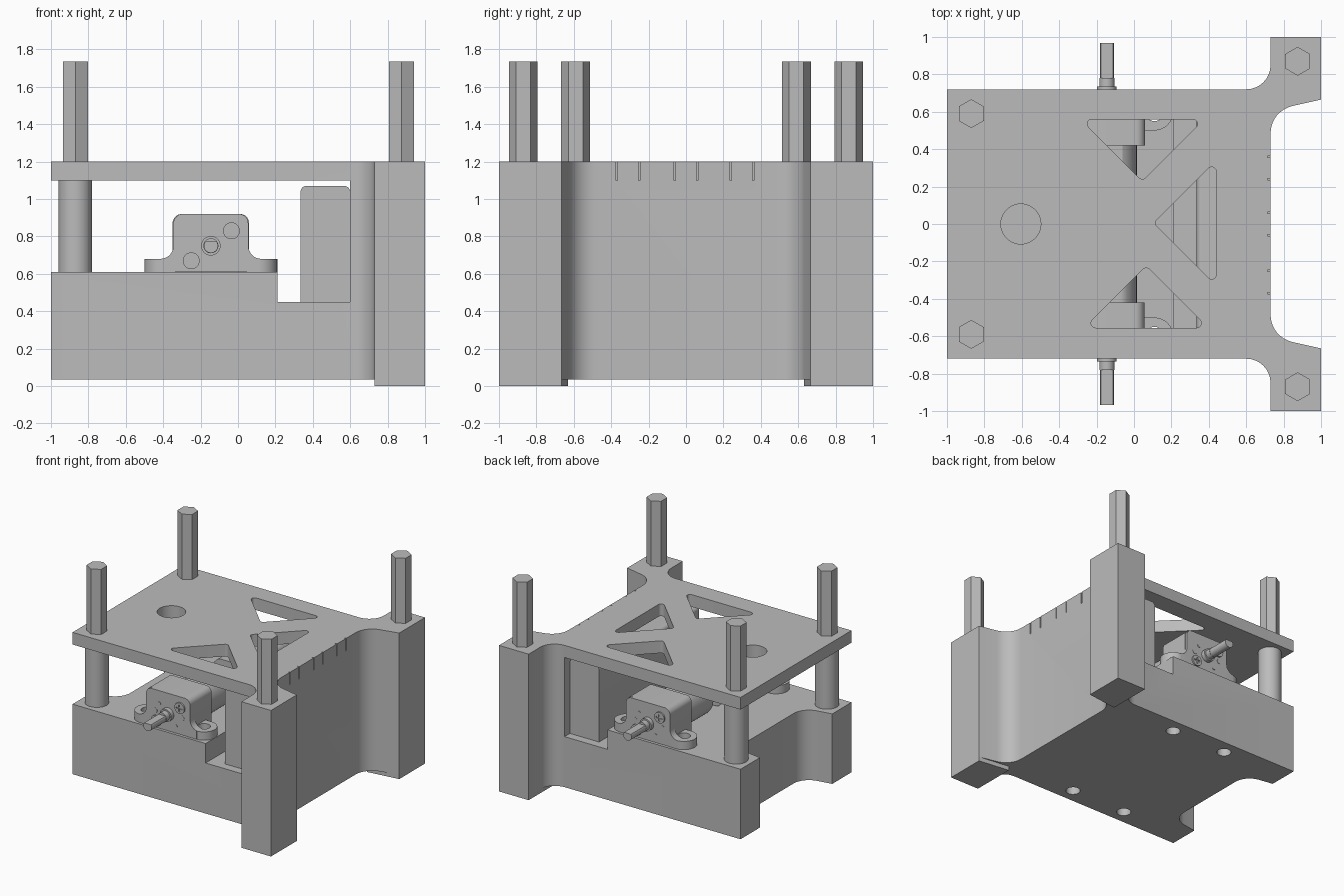
import bpy, bmesh, math
from mathutils import Vector, Matrix

cube = bpy.data.objects.get("Cube")
if cube:
    bpy.data.objects.remove(cube, do_unlink=True)

grey = bpy.data.materials.new("plain grey")
grey.use_nodes = True
grey.diffuse_color = (0.5, 0.5, 0.5, 1)
grey.node_tree.nodes["Principled BSDF"].inputs["Base Color"].default_value = (0.5, 0.5, 0.5, 1)


def rounded(corners, steps=8):
    """Polygon from (x, y, radius) corners, with each corner filleted."""
    out = []
    n = len(corners)
    for i, (x, y, r) in enumerate(corners):
        p = Vector((x, y))
        if r == 0:
            out.append(p)
            continue
        a = (Vector(corners[i - 1][:2]) - p).normalized()
        b = (Vector(corners[(i + 1) % n][:2]) - p).normalized()
        half = a.angle(b) / 2
        centre = p + (a + b).normalized() * (r / math.sin(half))
        start = p + a * (r / math.tan(half)) - centre
        end = p + b * (r / math.tan(half)) - centre
        sweep = start.angle_signed(end)
        for k in range(steps + 1):
            out.append(centre + Matrix.Rotation(-sweep * k / steps, 2) @ start)
    return out


def circle(x, y, r, n=32, turn=0.0):
    return [Vector((x + r * math.cos(turn + math.tau * k / n),
                    y + r * math.sin(turn + math.tau * k / n))) for k in range(n)]


def rect(x0, x1, y0, y1):
    return [Vector(p) for p in ((x0, y0), (x1, y0), (x1, y1), (x0, y1))]


def prism(name, pts, lo, hi, axis="z"):
    """Extrude a profile along z (profile in xy) or along y (profile in xz)."""
    bm = bmesh.new()
    place = (lambda p, h: (p[0], p[1], h)) if axis == "z" else (lambda p, h: (p[0], h, p[1]))
    rings = [[bm.verts.new(place(p, h)) for p in pts] for h in (lo, hi)]
    bm.faces.new(rings[0])
    bm.faces.new(rings[1])
    for i in range(len(pts)):
        j = (i + 1) % len(pts)
        bm.faces.new((rings[0][i], rings[0][j], rings[1][j], rings[1][i]))
    bmesh.ops.recalc_face_normals(bm, faces=bm.faces)
    mesh = bpy.data.meshes.new(name)
    bm.to_mesh(mesh)
    bm.free()
    mesh.materials.append(grey)
    obj = bpy.data.objects.new(name, mesh)
    bpy.context.collection.objects.link(obj)
    return obj


def cut(obj, cutters):
    """Subtract the cutters from an object, bake the result, drop the cutters."""
    for c in cutters:
        c.hide_render = True
        mod = obj.modifiers.new("cut", "BOOLEAN")
        mod.operation = "DIFFERENCE"
        mod.solver = "EXACT"
        mod.object = c
    deps = bpy.context.evaluated_depsgraph_get()
    mesh = bpy.data.meshes.new_from_object(obj.evaluated_get(deps))
    obj.modifiers.clear()
    obj.data = mesh
    for c in cutters:
        bpy.data.objects.remove(c, do_unlink=True)


# Chassis: one outline with rounded wings at the +x corners
side = [(-1, 0.72, 0), (0.73, 0.72, 0.13), (0.73, 1, 0), (1, 1, 0),
        (1, 0.665, 0), (0.73, 0.605, 0.15)]
outline = rounded(side + [(x, -y, r) for x, y, r in reversed(side)])
chassis = prism("chassis", outline, 0.035, 1.2)

# Open bay with a lower step, and the recess in the -x face of the base
bay = [Vector(p) for p in ((-1.2, 0.61), (0.21, 0.61), (0.21, 0.45),
                           (0.6, 0.45), (0.6, 1.1), (-1.2, 1.1))]
recess = rounded([(-1.2, 0.47, 0), (-1, 0.47, 0), (-0.76, 0.43, 0.14),
                  (-0.76, -0.43, 0.14), (-1, -0.47, 0), (-1.2, -0.47, 0)])
cutters = [prism("bay_cutter", bay, -1.2, 1.2, "y"),
           prism("recess_cutter", recess, -0.1, 0.8)]

# Top plate openings
r = 0.025
triangles = [[(-0.285, 0.56, r), (0.375, 0.56, r), (0.045, 0.23, r)],
             [(-0.265, -0.555, r), (0.395, -0.555, r), (0.065, -0.225, r)],
             [(0.44, 0.34, r), (0.44, -0.33, r), (0.105, 0.005, r)]]
for t in triangles:
    cutters.append(prism("opening_cutter", rounded(t), 1.05, 1.3))
cutters.append(prism("hole_cutter", circle(-0.605, 0, 0.107, 40), 1.05, 1.3))

# Narrow slits in the +x wall
for y in (-0.37, -0.25, -0.06, 0.06, 0.24, 0.36):
    cutters.append(prism("slit_cutter", rect(0.715, 0.8, y - 0.004, y + 0.004), 1.1, 1.3))

# Mounting screw holes through the base
MX, MZ, LUG = -0.145, 0.75, 0.255
for x in (MX - LUG, MX + LUG):
    for y in (-0.6, 0.6):
        cutters.append(prism("screw_cutter", circle(x, y, 0.055, 24), -0.1, 0.62))
cut(chassis, cutters)

# Feet, standoffs and hexagonal posts
for s, label in ((-1, "front"), (1, "back")):
    foot = [Vector((x, s * y)) for x, y in ((0.73, 0.63), (1, 0.665), (1, 1), (0.73, 1))]
    prism(label + "_foot", foot, 0, 0.035)
    prism(label + "_standoff", circle(-0.87, s * 0.59, 0.09), 0.61, 1.1)
    for x, y, end in ((-0.87, 0.59, "right"), (0.875, 0.87, "left")):
        prism(f"{label}_{end}_hex_post", circle(x, s * y, 0.077, 6, math.pi / 2), 1.2, 1.735)

# Battery box against the wall
box = rounded([(0.335, 0.45, 0), (0.598, 0.45, 0), (0.598, 1.07, 0.03), (0.335, 1.07, 0.03)])
prism("battery_box", box, -0.65, 0.65, "y")


def motor(label, turned):
    """Gear motor in its bracket, facing the front or turned to the back."""
    parts = []

    def add(name, pts, lo, hi, axis="y"):
        parts.append(prism(f"{label}_{name}", pts, lo, hi, axis))
        return parts[-1]

    # Bracket body, flared face plate and ring lugs
    add("bracket", rounded([(-0.35, 0.61, 0), (0.055, 0.61, 0),
                            (0.055, 0.92, 0.05), (-0.35, 0.92, 0.05)]), -0.68, -0.42)
    half = [(0.05 - MX + 0.005, 0.92, 0.05), (0.2, 0.68, 0.07), (0.26, 0.68, 0), (0.26, 0.612, 0)]
    face = [(MX + x, z, f) for x, z, f in half]
    face += [(MX - x, z, f) for x, z, f in reversed(half)]
    add("face_plate", rounded(face), -0.7, -0.64)
    for s in (-1, 1):
        cx = MX + s * LUG
        end = [Vector((cx + s * 0.1 * math.sin(a), -0.6 + 0.1 * math.cos(a)))
               for a in [math.pi * k / 16 for k in range(17)]]
        lug = add("lug", end + [Vector((MX + s * 0.19, -0.7)), Vector((MX + s * 0.19, -0.5))],
                  0.611, 0.679, "z")
        cut(lug, [prism("lug_cutter", circle(cx, -0.6, 0.05, 24), 0.5, 0.8)])

    # Motor can with flat top and bottom, and its end boss
    can = [Vector((p.x, min(max(p.y, MZ - 0.135), MZ + 0.135)))
           for p in circle(MX, MZ, 0.16, 48, 0.03)]
    add("motor_can", can, -0.43, -0.08)
    add("end_boss", circle(MX, MZ, 0.05, 24), -0.08, -0.055)

    # Output boss and D-shaped shaft
    add("output_boss", circle(MX, MZ, 0.052), -0.735, -0.69)
    add("shaft_root", circle(MX, MZ, 0.04), -0.78, -0.73)
    flat = [Vector((p.x, min(p.y, MZ + 0.022))) for p in circle(MX, MZ, 0.038)]
    add("shaft", flat, -0.968, -0.78)

    # Cross-head screws and small pins on the face
    for x, z in ((-0.035, 0.83), (-0.25, 0.67)):
        head = add("screw", circle(x, z, 0.045, 24), -0.712, -0.69)
        cut(head, [prism("slot_cutter", rect(x - a, x + a, z - b, z + b), -0.75, -0.704, "y")
                   for a, b in ((0.028, 0.006), (0.006, 0.028))])
    for x, z, size in ((-0.225, 0.815, 0.014), (-0.075, 0.67, 0.014),
                       (-0.02, 0.75, 0.022), (-0.265, 0.75, 0.022)):
        add("pin", circle(x, z, size, 16), -0.703, -0.69)

    if turned:
        spin = Matrix.Translation((2 * MX, 0, 0)) @ Matrix.Rotation(math.pi, 4, "Z")
        for p in parts:
            p.data.transform(spin)


motor("front_motor", False)
motor("back_motor", True)

# Smooth the curved walls and keep the edges crisp
bpy.ops.object.select_all(action="DESELECT")
for obj in bpy.context.collection.objects:
    if obj.type == "MESH" and grey.name in obj.data.materials:
        obj.select_set(True)
        bpy.context.view_layer.objects.active = obj
bpy.ops.object.shade_smooth_by_angle(angle=math.radians(30))
